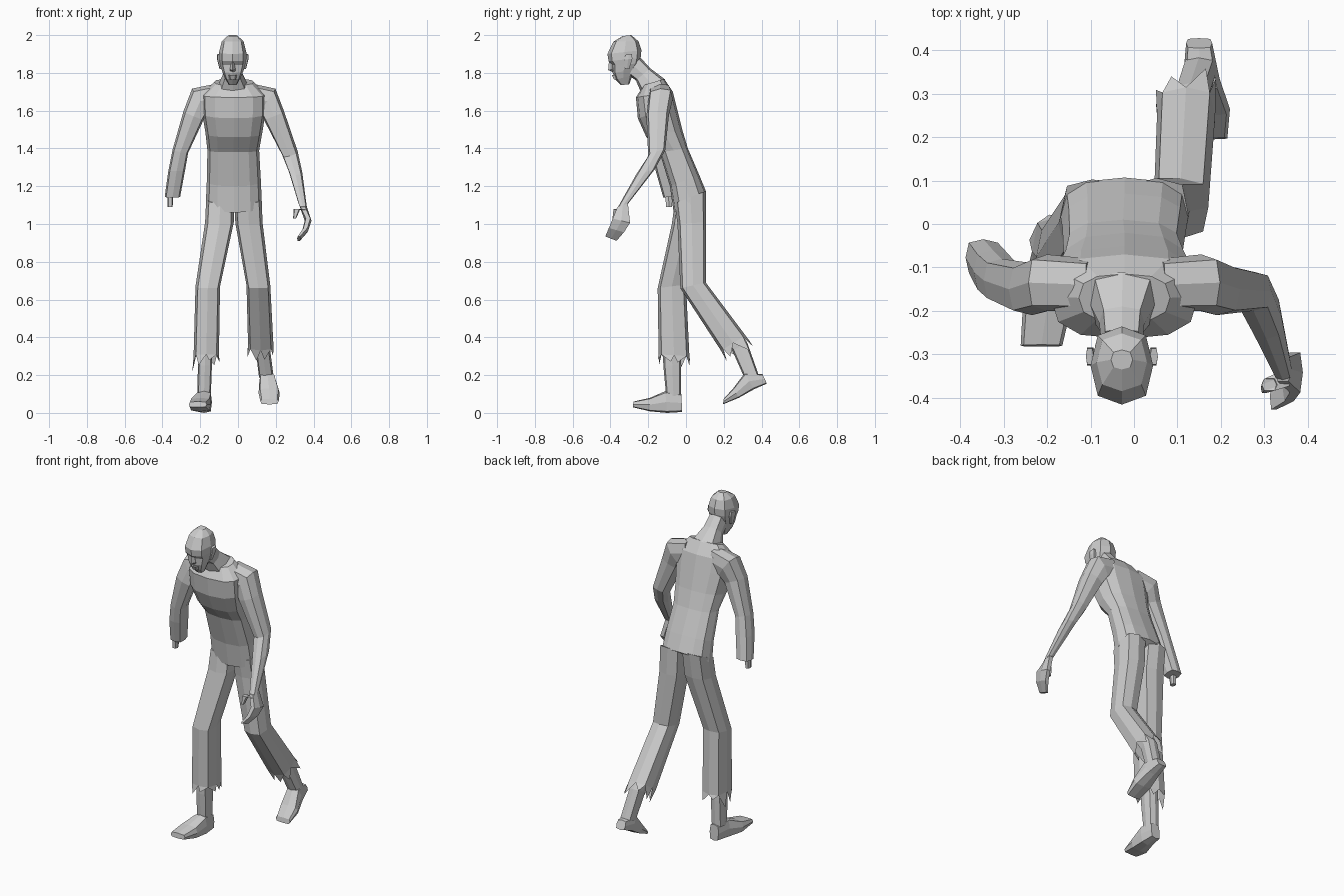
import bpy, bmesh, random
from math import sin, cos, pi, radians, copysign
from mathutils import Vector

random.seed(4)


def make(name, bm):
    bmesh.ops.recalc_face_normals(bm, faces=bm.faces)
    me = bpy.data.meshes.new(name)
    bm.to_mesh(me)
    bm.free()
    ob = bpy.data.objects.new(name, me)
    bpy.context.collection.objects.link(ob)
    return ob


def loft(name, rings, n=8, e=0.6, torn=False):
    """Skin rings given as (centre x, front y, front z, back y, back z, half width, roll degrees)."""
    bm = bmesh.new()
    loops = []
    for cx, yf, zf, yb, zb, hw, *roll in rings:
        r = radians(roll[0]) if roll else 0
        side = Vector((cos(r), 0, sin(r))) * hw
        mid = Vector((cx, (yf + yb) / 2, (zf + zb) / 2))
        back = Vector((0, (yb - yf) / 2, (zb - zf) / 2))
        loop = []
        for i in range(n):
            c, s = cos(2 * pi * i / n), sin(2 * pi * i / n)
            c, s = (0 if abs(v) < 1e-6 else copysign(abs(v) ** e, v) for v in (c, s))
            loop.append(bm.verts.new(mid + side * c + back * s))
        loops.append(loop)
    for a, b in zip(loops, loops[1:]):
        for i in range(n):
            j = (i + 1) % n
            bm.faces.new((a[i], a[j], b[j], b[i]))
    bm.faces.new(loops[0])
    if torn:
        # ragged points hanging from the hem
        a, b = loops[-2:]
        for i in range(n):
            j = (i + 1) % n
            down = (b[i].co - a[i].co).normalized() * random.uniform(0.02, 0.09)
            out = (b[i].co + b[j].co) / 2 - sum((v.co for v in b), Vector()) / n
            t = random.uniform(0.15, 0.85)
            tip = bm.verts.new(b[i].co.lerp(b[j].co, t) + down + out * 0.12)
            bm.faces.new((b[i], b[j], tip))
    else:
        bm.faces.new(loops[-1])
    return make(name, bm)


# Stooped torso and neck
loft("torso", [
    (-.022, -.065, 1.06, .107, 1.17, .148),
    (-.022, -.085, 1.20, .070, 1.26, .143),
    (-.025, -.140, 1.38, .010, 1.40, .137),
    (-.022, -.210, 1.46, -.020, 1.50, .150),
    (-.022, -.255, 1.56, -.050, 1.62, .168),
    (-.022, -.265, 1.67, -.070, 1.70, .170),
    (-.022, -.225, 1.735, -.115, 1.768, .105)], n=12, e=0.75)
loft("neck", [
    (-.026, -.240, 1.70, -.110, 1.765, .080),
    (-.028, -.265, 1.76, -.190, 1.825, .052),
    (-.028, -.320, 1.80, -.240, 1.88, .047)])

# Head, bowed forward
HX = -.028
loft("head", [
    (HX, -.335, 1.995, -.290, 2.00, .025),
    (HX, -.385, 1.965, -.252, 1.968, .058),
    (HX, -.416, 1.900, -.236, 1.920, .072),
    (HX, -.410, 1.862, -.240, 1.880, .072),
    (HX, -.392, 1.842, -.250, 1.850, .068),
    (HX, -.388, 1.800, -.275, 1.815, .056),
    (HX, -.374, 1.765, -.285, 1.785, .042),
    (HX, -.345, 1.735, -.300, 1.740, .022)], e=0.75)
loft("nose", [
    (HX, -.408, 1.86, -.380, 1.86, .007),
    (HX, -.412, 1.815, -.370, 1.82, .015),
    (HX, -.388, 1.805, -.370, 1.805, .012)], n=4)
loft("mouth", [
    (HX, -.395, 1.79, -.36, 1.79, .022),
    (HX, -.382, 1.765, -.35, 1.765, .018)], n=6)
for name, s in (("right_ear", -1), ("left_ear", 1)):
    loft(name, [
        (HX + s * .074, -.325, 1.895, -.285, 1.90, .009),
        (HX + s * .073, -.328, 1.87, -.282, 1.875, .010),
        (HX + s * .062, -.325, 1.82, -.300, 1.82, .008)], n=6)

# Right arm ending in a bony stump
loft("right_arm", [
    (-.100, -.200, 1.67, -.080, 1.68, .070, -80),
    (-.200, -.200, 1.65, -.070, 1.66, .075, -55),
    (-.235, -.210, 1.57, -.090, 1.58, .058, -22),
    (-.305, -.180, 1.38, -.080, 1.39, .042, -12),
    (-.325, -.160, 1.28, -.060, 1.28, .044),
    (-.347, -.120, 1.14, -.035, 1.15, .041)])
loft("arm_bone", [
    (-.358, -.110, 1.17, -.075, 1.17, .016),
    (-.360, -.108, 1.09, -.073, 1.09, .014)], n=6)

# Left arm swinging forward, with hand and thumb
loft("left_arm", [
    (.060, -.200, 1.67, -.080, 1.68, .070, 80),
    (.155, -.200, 1.65, -.070, 1.66, .075, 55),
    (.190, -.210, 1.57, -.090, 1.58, .058, 22),
    (.275, -.200, 1.36, -.110, 1.39, .042, 14),
    (.305, -.265, 1.26, -.165, 1.29, .035),
    (.343, -.360, 1.09, -.305, 1.11, .020)])
loft("left_hand", [
    (.343, -.365, 1.09, -.305, 1.11, .019),
    (.371, -.392, 1.03, -.292, 1.005, .018),
    (.357, -.412, .98, -.325, .955, .016),
    (.322, -.430, .935, -.365, .91, .009)], n=6)
loft("left_thumb", [
    (.345, -.375, 1.075, -.340, 1.075, .018),
    (.312, -.385, 1.08, -.355, 1.08, .018),
    (.300, -.390, 1.03, -.365, 1.03, .008)], n=6)

# Torn trousers
loft("right_trouser_leg", [
    (-.095, -.060, 1.11, .103, 1.175, .073),
    (-.098, -.075, 1.00, .080, 1.02, .076),
    (-.160, -.150, .66, .000, .68, .065),
    (-.168, -.145, .31, .018, .30, .067)], torn=True)
loft("left_trouser_leg", [
    (.052, -.060, 1.11, .106, 1.175, .073),
    (.058, -.045, 1.00, .106, 1.01, .072),
    (.108, -.030, .66, .105, .69, .063),
    (.120, .185, .33, .315, .41, .067)], torn=True)

# Shins and feet
loft("right_shin", [
    (-.172, -.125, .42, -.030, .42, .038),
    (-.175, -.120, .25, -.025, .25, .037),
    (-.180, -.105, .09, -.028, .09, .036)])
loft("right_foot", [
    (-.175, -.025, .10, -.020, .005, .030),
    (-.180, -.110, .115, -.10, .00, .042),
    (-.200, -.190, .08, -.190, .008, .056),
    (-.213, -.278, .06, -.282, .03, .048)], e=0.45)
loft("left_shin", [
    (.125, .180, .42, .260, .47, .038),
    (.130, .245, .33, .325, .37, .038),
    (.150, .312, .18, .385, .20, .039)])
loft("left_foot", [
    (.150, .405, .205, .428, .155, .030),
    (.155, .310, .210, .360, .125, .042),
    (.165, .250, .130, .280, .080, .056),
    (.167, .200, .075, .195, .045, .048)], e=0.45)
